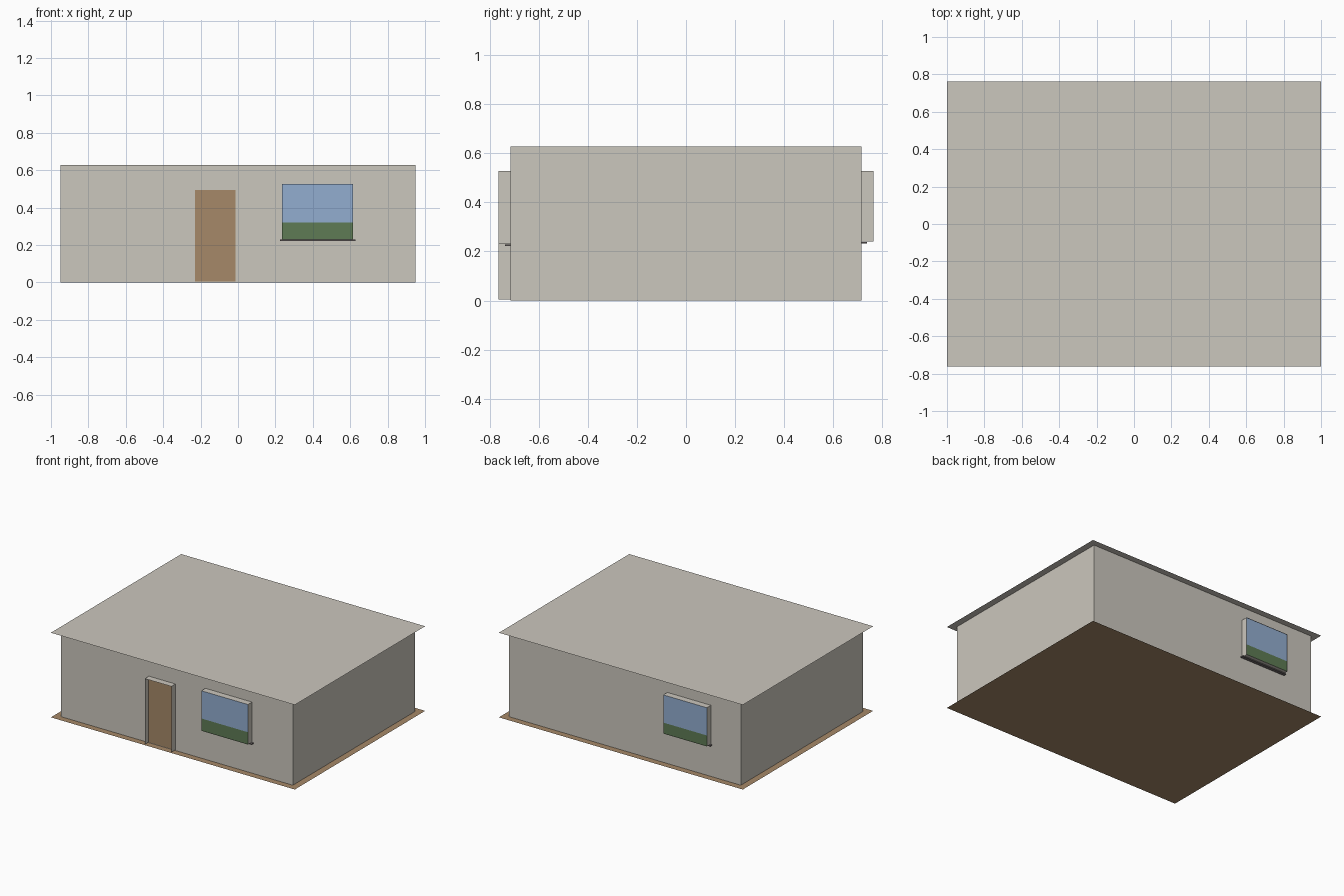
import bpy

if "Cube" in bpy.data.objects:
    bpy.data.objects.remove(bpy.data.objects["Cube"])


def material(name, rgb):
    m = bpy.data.materials.new(name)
    m.diffuse_color = (*rgb, 1)
    m.use_nodes = True
    m.node_tree.nodes["Principled BSDF"].inputs["Base Color"].default_value = m.diffuse_color
    return m


PLASTER = material("warm grey plaster", (0.60, 0.57, 0.51))
WOOD = material("brown wood", (0.38, 0.25, 0.14))
SKY = material("sky blue", (0.29, 0.42, 0.63))
GRASS = material("grass green", (0.112, 0.198, 0.089))
STONE = material("dark sill stone", (0.16, 0.14, 0.14))


def sheet_object(name, quads, mat):
    """Thin sheets given as lists of four corners."""
    verts = [p for q in quads for p in q]
    faces = [range(i, i + 4) for i in range(0, len(verts), 4)]
    me = bpy.data.meshes.new(name)
    me.from_pydata(verts, [], [tuple(f) for f in faces])
    me.materials.append(mat)
    ob = bpy.data.objects.new(name, me)
    bpy.context.collection.objects.link(ob)
    return ob


def level(hx, hy, z, up=True):
    q = [(-hx, -hy, z), (hx, -hy, z), (hx, hy, z), (-hx, hy, z)]
    return q if up else q[::-1]


def upright(x0, x1, y, z0, z1):
    """Panel parallel to the front wall, facing away from the centre."""
    q = [(x0, y, z0), (x1, y, z0), (x1, y, z1), (x0, y, z1)]
    return q if y < 0 else q[::-1]


def reveal(name, x0, x1, z0, z1, side, bottom=True):
    """Thin lining that sticks out of the wall around an opening."""
    a, b = side * HY, side * OUT
    ring = [(x0, z0), (x0, z1), (x1, z1), (x1, z0)]
    pairs = list(zip(ring, ring[1:] + ring[:1]))
    if not bottom:
        pairs.pop()
    quads = []
    for (xa, za), (xb, zb) in pairs:
        q = [(xa, a, za), (xa, b, za), (xb, b, zb), (xb, a, zb)]
        quads.append(q if side < 0 else q[::-1])
    sheet_object(name, quads, PLASTER)


def box(name, lo, hi, mat):
    bpy.ops.mesh.primitive_cube_add(
        size=1, location=[(a + b) / 2 for a, b in zip(lo, hi)])
    ob = bpy.context.object
    ob.name = name
    ob.scale = [b - a for a, b in zip(lo, hi)]
    ob.data.materials.append(mat)


HX, HY, OUT, TOP = 0.95, 0.715, 0.763, 0.627

# floor and roof slabs
sheet_object("floor", [level(1.0, 0.763, 0.0, False)], WOOD)
sheet_object("roof", [level(1.0, 0.763, TOP)], PLASTER)

# four walls
corners = [(-HX, -HY), (HX, -HY), (HX, HY), (-HX, HY)]
sheet_object("walls", [
    [(*a, 0), (*b, 0), (*b, TOP), (*a, TOP)]
    for a, b in zip(corners, corners[1:] + corners[:1])], PLASTER)

# door with its lining
reveal("door_frame", -0.23, -0.013, 0.005, 0.493, -1, bottom=False)
sheet_object("door", [upright(-0.23, -0.013, -HY - 0.003, 0.005, 0.493)], WOOD)

# windows: lining, two-tone pane and sill
for name, x0, x1, z0, side in (("front", 0.234, 0.615, 0.23, -1),
                               ("back", -0.705, -0.348, 0.24, 1)):
    z1, split, y = 0.527, 0.32, side * (OUT - 0.003)
    reveal(name + "_window_frame", x0, x1, z0, z1, side)
    sheet_object(name + "_window_upper_pane", [upright(x0, x1, y, split, z1)], SKY)
    sheet_object(name + "_window_lower_pane", [upright(x0, x1, y, z0, split)], GRASS)
    ya, yb = sorted((side * HY, side * 0.738))
    box(name + "_window_sill", (x0 - 0.01, ya, z0 - 0.008),
        (x1 + 0.013, yb, z0 - 0.001), STONE)
